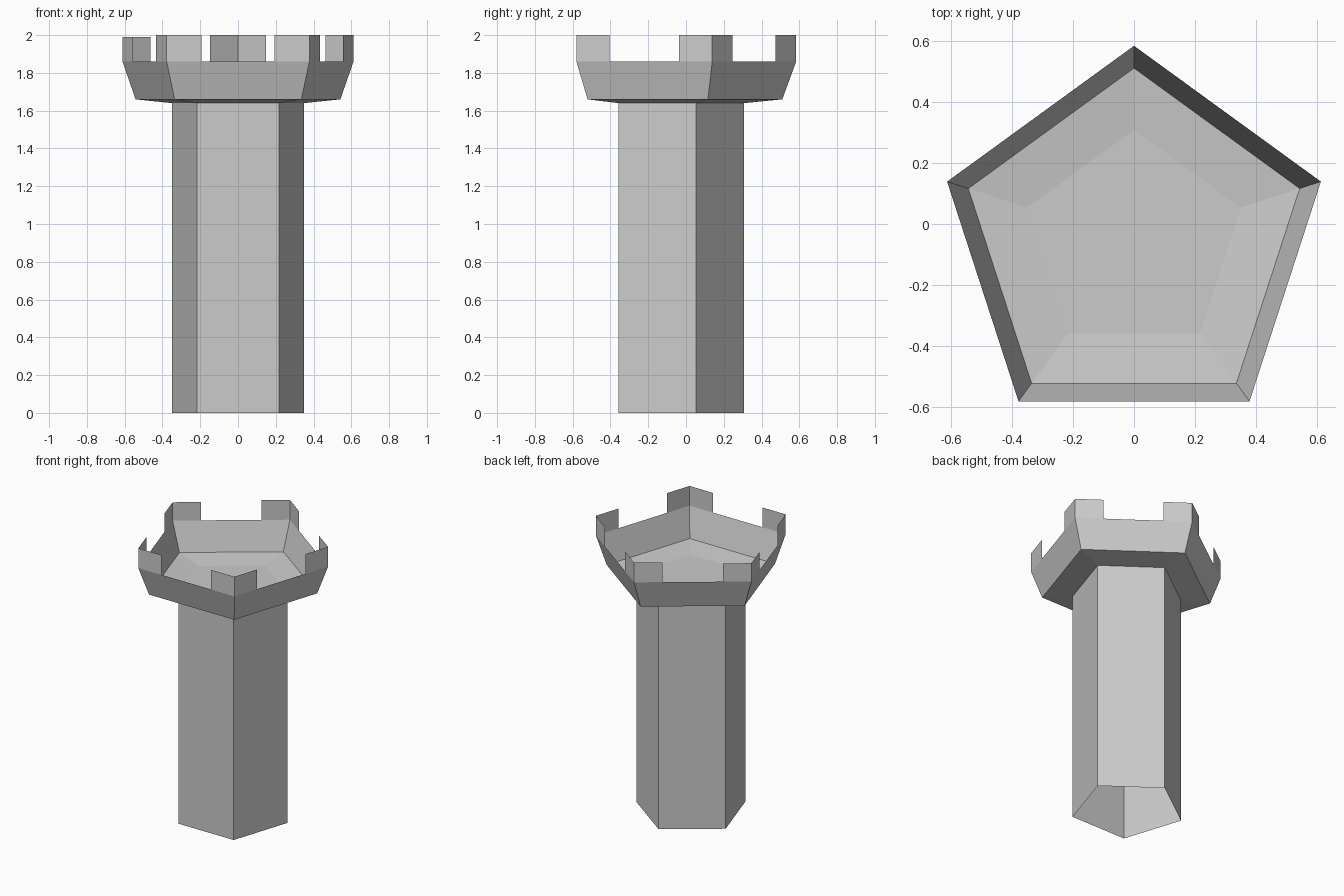
import bpy, bmesh
from math import sin, cos, tau
from mathutils import Vector

if "Cube" in bpy.data.objects:
    bpy.data.objects.remove(bpy.data.objects["Cube"])

CY = -0.06          # pentagon centre in y
RIM_R, RIM_Z = 0.643, 1.86


def corner(i, r, z):
    a = tau / 4 + i * tau / 5
    return Vector((r * cos(a), CY + r * sin(a), z))


def finish(name, bm):
    mesh = bpy.data.meshes.new(name)
    bm.to_mesh(mesh)
    bm.free()
    obj = bpy.data.objects.new(name, mesh)
    bpy.context.collection.objects.link(obj)
    return obj


def pentagon_shell(name, profile, cap_start=False):
    """Sweep a (radius, z) profile around the five sides."""
    bm = bmesh.new()
    rings = [[bm.verts.new(corner(i, r, z)) for i in range(5)] for r, z in profile]
    for lo, hi in zip(rings, rings[1:]):
        for i in range(5):
            j = (i + 1) % 5
            bm.faces.new((lo[i], lo[j], hi[j], hi[i]))
    if cap_start:
        bm.faces.new(rings[0])
    return finish(name, bm)


# Shaft, open at the bottom
pentagon_shell("tower_shaft", [(0.368, 0), (0.368, 1.64)])

# Flared platform with its floor and leaning parapet
pentagon_shell("parapet_bowl", [(0.368, 1.64), (0.57, 1.66), (RIM_R, RIM_Z)], cap_start=True)

# Thin battlements folded around each corner (the left one is slightly lower)
for i in range(5):
    top = 1.99 if i == 1 else 2.0
    mid = corner(i, RIM_R, RIM_Z)
    path = [mid.lerp(corner(i - 1, RIM_R, RIM_Z), 0.243), mid,
            mid.lerp(corner(i + 1, RIM_R, RIM_Z), 0.243)]
    bm = bmesh.new()
    low = [bm.verts.new(p) for p in path]
    high = [bm.verts.new((p.x, p.y, top)) for p in path]
    for k in range(2):
        bm.faces.new((low[k], low[k + 1], high[k + 1], high[k]))
    finish(f"corner_battlement_{i + 1}", bm)
